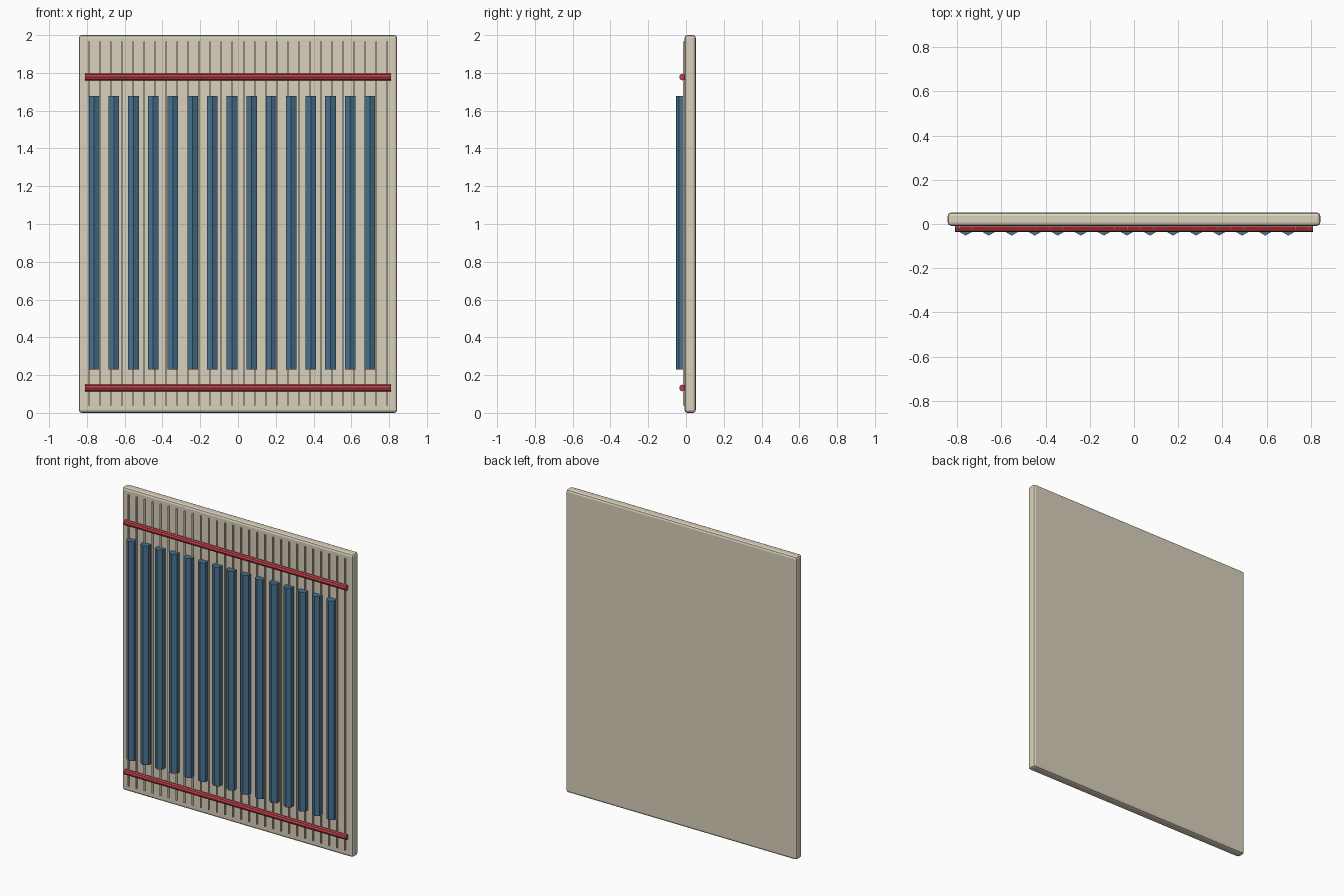
import bpy, math

if "Cube" in bpy.data.objects:
    bpy.data.objects.remove(bpy.data.objects["Cube"])


def material(name, rgb):
    m = bpy.data.materials.new(name)
    m.diffuse_color = (*rgb, 1)
    m.use_nodes = True
    m.node_tree.nodes["Principled BSDF"].inputs["Base Color"].default_value = m.diffuse_color
    return m


cream = material("cream", (0.70, 0.64, 0.50))
blue = material("blue", (0.07, 0.17, 0.28))
red = material("red", (0.50, 0.05, 0.06))


def box(name, lo, hi, mat):
    bpy.ops.mesh.primitive_cube_add(size=1, location=[(a + b) / 2 for a, b in zip(lo, hi)])
    ob = bpy.context.object
    ob.name = name
    ob.scale = [b - a for a, b in zip(lo, hi)]
    bpy.ops.object.transform_apply(location=False, rotation=False, scale=True)
    ob.data.materials.append(mat)
    return ob


def rod(name, sides, radius, length, loc, rot, mat):
    bpy.ops.mesh.primitive_cylinder_add(vertices=sides, radius=radius, depth=length,
                                        location=loc, rotation=rot)
    ob = bpy.context.object
    ob.name = name
    ob.data.materials.append(mat)
    return ob


# Backing panel with softened edges
panel = box("panel", (-0.843, -0.008, 0), (0.843, 0.052, 2), cream)
bev = panel.modifiers.new("soft_edges", "BEVEL")
bev.width = 0.015
bev.segments = 2

# Fine raised ribs across the panel front
RIBS = 28
for i in range(RIBS):
    x = -0.79 + 1.58 * i / (RIBS - 1)
    box(f"rib_{i + 1}", (x - 0.004, -0.017, 0.04), (x + 0.004, 0, 1.965), cream)

# Row of hexagonal upright bars, one corner pointing forward
for i in range(15):
    rod(f"upright_bar_{i + 1}", 6, 0.0323, 1.447,
        (-0.762 + 0.1043 * i, -0.02, 0.9535), (0, 0, 0), blue)

# Horizontal rails above and below the bars
for name, z in (("top_rail", 1.778), ("bottom_rail", 0.132)):
    rod(name, 8, 0.018, 1.62, (0, -0.018, z), (0, math.pi / 2, 0), red)
